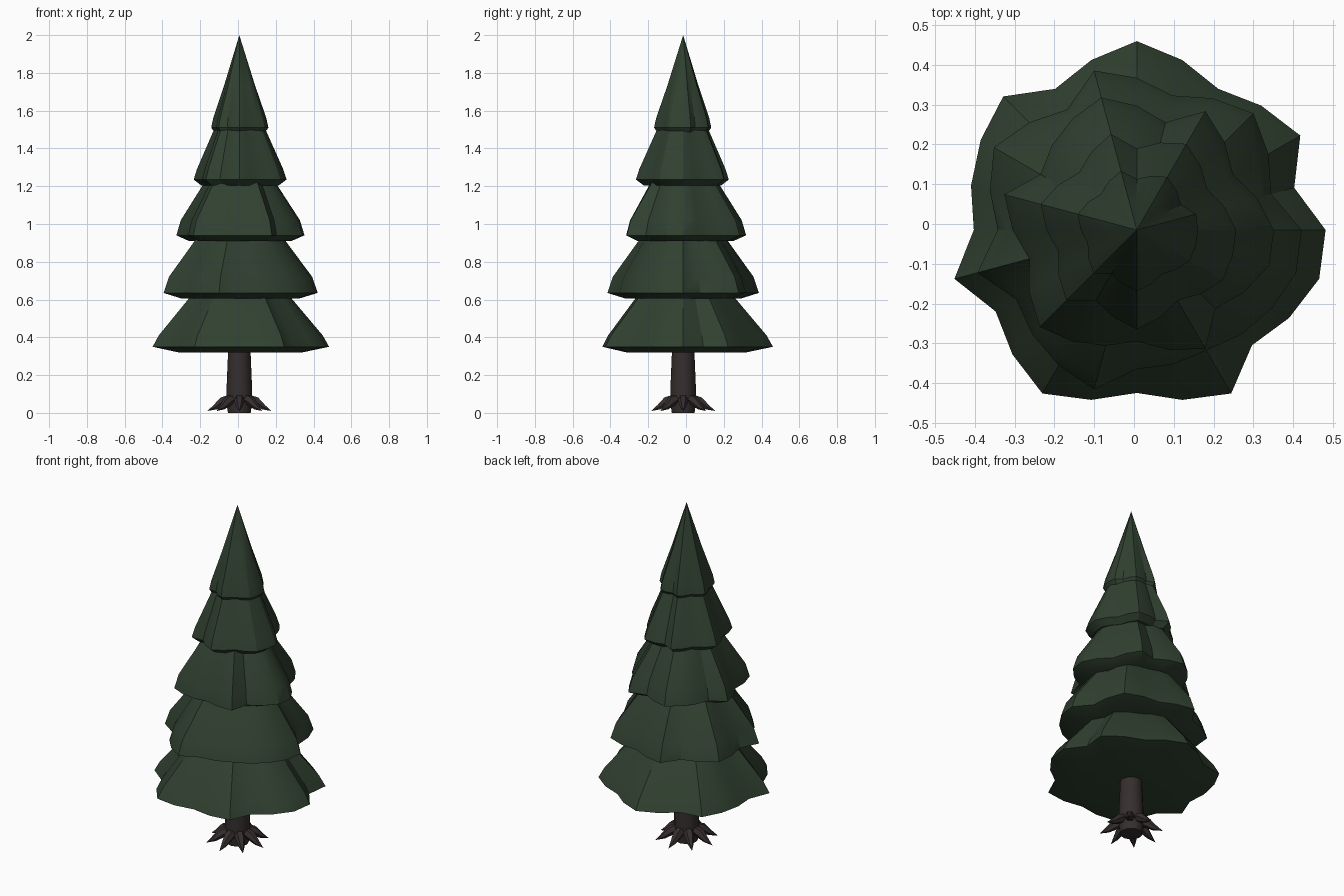
import bpy, bmesh, math
from mathutils import Vector

if "Cube" in bpy.data.objects:
    bpy.data.objects.remove(bpy.data.objects["Cube"])

CX, CY = 0.007, -0.015
SIDES = 24


def material(name, rgb):
    m = bpy.data.materials.new(name)
    m.diffuse_color = (*rgb, 1)
    m.use_nodes = True
    m.node_tree.nodes["Principled BSDF"].inputs["Base Color"].default_value = m.diffuse_color
    return m


needles = material("dark needle green", (0.030, 0.052, 0.030))
bark = material("dark bark brown", (0.036, 0.027, 0.027))


def skin(name, rings, mat, angle):
    """Loft closed rings of points; a one-point ring is a tip, open ends are capped."""
    bm = bmesh.new()
    loops = [[bm.verts.new(p) for p in ring] for ring in rings]
    for a, b in zip(loops, loops[1:]):
        n = len(a)
        for i in range(n):
            j = (i + 1) % n
            if len(b) == 1:
                bm.faces.new((a[i], a[j], b[0]))
            else:
                bm.faces.new((a[i], a[j], b[j], b[i]))
    bm.faces.new(loops[0][::-1])
    if len(loops[-1]) > 1:
        bm.faces.new(loops[-1])
    bmesh.ops.recalc_face_normals(bm, faces=bm.faces)
    mesh = bpy.data.meshes.new(name)
    bm.to_mesh(mesh)
    bm.free()
    mesh.materials.append(mat)
    ob = bpy.data.objects.new(name, mesh)
    bpy.context.collection.objects.link(ob)
    bpy.ops.object.select_all(action='DESELECT')
    ob.select_set(True)
    bpy.context.view_layer.objects.active = ob
    bpy.ops.object.shade_smooth_by_angle(angle=math.radians(angle))


def ragged(low, high, tips, dips):
    """Rim radii that run straight between the listed tips and dips."""
    keys = sorted([(i, high) for i in tips] + [(i, low) for i in dips])
    keys.append((keys[0][0] + SIDES, keys[0][1]))
    radii = [0.0] * SIDES
    for (i, r), (j, s) in zip(keys, keys[1:]):
        for k in range(i, j):
            radii[k % SIDES] = r + (s - r) * (k - i) / (j - i)
    return radii


def ring(radii, scale, z, jag=1.0):
    """Horizontal ring; jag fades the raggedness towards a circle."""
    mean = sum(radii) / len(radii)
    pts = []
    for i, r in enumerate(radii):
        a = 2 * math.pi * i / len(radii)
        r = (mean + (r - mean) * jag) * scale
        pts.append((CX + r * math.cos(a), CY + r * math.sin(a), z))
    return pts


def tier(name, low, high, tips, dips, under, z0, z_shoulder, z_top):
    """Skirt of branches: tucked underside, rim, shoulder and sloping top."""
    radii = ragged(low, high, tips, dips)
    rings = [ring(radii, under, z0), ring(radii, 1, z0 + 0.03),
             ring(radii, 0.93, z_shoulder), ring(radii, 0.55, z_top, 0.7)]
    if name == "crown":
        rings.append([(CX, CY, 2.0)])
    skin(name, rings, needles, 30)


# Branch tiers, from the ground up
tier("bottom_branches", 0.41, 0.475, (0, 2, 6, 9, 13, 16, 20, 23),
     (1, 4, 8, 12, 14, 18, 21), 0.70, 0.32, 0.41, 0.63)
tier("lower_branches", 0.35, 0.415, (0, 3, 7, 10, 13, 17, 23),
     (1, 5, 8, 12, 14, 18, 20), 0.76, 0.605, 0.72, 0.94)
tier("middle_branches", 0.28, 0.345, (0, 4, 7, 11, 15, 20, 23),
     (2, 5, 10, 13, 18, 21), 0.80, 0.91, 1.02, 1.23)
tier("upper_branches", 0.205, 0.25, (0, 4, 7, 11, 15, 18, 22),
     (2, 6, 9, 13, 16, 20), 0.84, 1.205, 1.29, 1.51)
tier("crown", 0.128, 0.154, (1, 4, 7, 11, 15, 18, 22),
     (2, 6, 9, 13, 16, 20), 0.86, 1.48, 1.56, 1.735)

# Trunk
flat = [1.0] * 12
skin("trunk", [ring(flat, r, z) for r, z in
               ((0.060, 0), (0.068, 0.05), (0.068, 0.12), (0.058, 0.36))], bark, 40)

# Roots: bent, tapering claws around the foot
path = [(0.035, 0.080, 0.026), (0.085, 0.062, 0.028), (0.128, 0.030, 0.016)]
base = Vector((CX, CY, 0))
for k in range(8):
    a = k * math.pi / 4
    out = Vector((math.cos(a), math.sin(a), 0))
    side = Vector((-math.sin(a), math.cos(a), 0))
    tilt = out * 0.6 + Vector((0, 0, 0.8))
    rings = []
    for d, z, r in path:
        c = base + out * d + Vector((0, 0, z))
        rings.append([c + side * r * math.cos(t) + tilt * r * math.sin(t)
                      for t in (math.pi * i / 3 for i in range(6))])
    rings.append([base + out * 0.17 + Vector((0, 0, 0.010))])
    skin(f"root_{k + 1}", rings, bark, 40)
